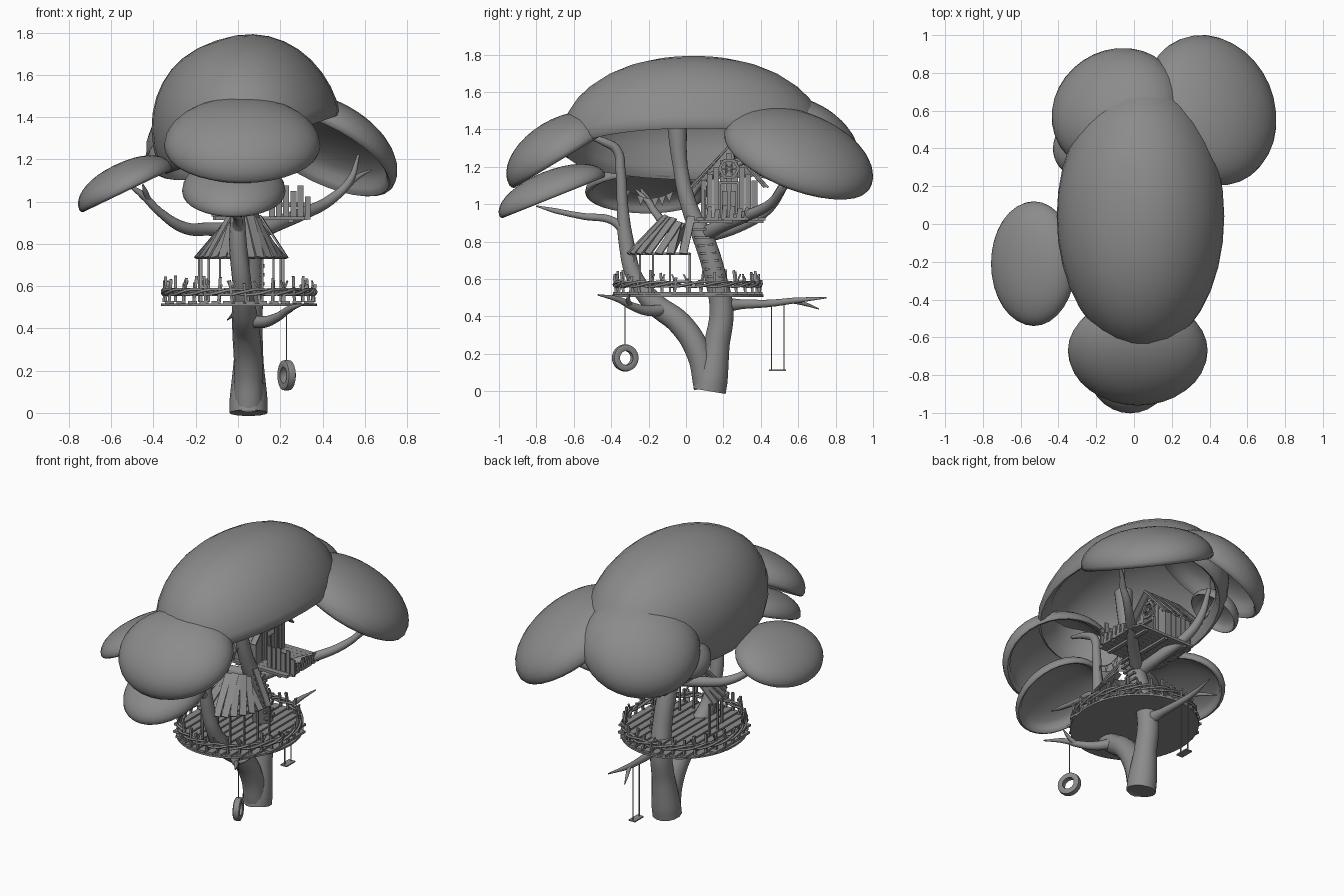
import bpy, bmesh, math, random
from mathutils import Vector, Matrix

if "Cube" in bpy.data.objects:
    bpy.data.objects.remove(bpy.data.objects["Cube"])
random.seed(4)
Z = Vector((0, 0, 1))
GREY = bpy.data.materials.new("dark_grey")
GREY.diffuse_color = (.26, .26, .26, 1)
GREY.use_nodes = True
GREY.node_tree.nodes["Principled BSDF"].inputs["Base Color"].default_value = GREY.diffuse_color


def make(name, bm, smooth=False):
    bmesh.ops.recalc_face_normals(bm, faces=bm.faces)
    me = bpy.data.meshes.new(name)
    bm.to_mesh(me)
    bm.free()
    me.materials.append(GREY)
    ob = bpy.data.objects.new(name, me)
    bpy.context.collection.objects.link(ob)
    if smooth:
        bpy.context.view_layer.objects.active = ob
        ob.select_set(True)
        bpy.ops.object.shade_smooth_by_angle(angle=math.radians(50))
        ob.select_set(False)


def box(bm, c, size, rot=None):
    m = Matrix.Translation(c) @ (rot.to_4x4() if rot else Matrix()) @ Matrix.Diagonal((*size, 1))
    bmesh.ops.create_cube(bm, size=1, matrix=m)


def bar(bm, a, b, w, t, side=None):
    # plank from a to b; its width w lies along side
    a, b = Vector(a), Vector(b)
    d = (b - a).normalized()
    s = Vector(side) if side else (Vector((1, 0, 0)) if abs(d.x) < .9 else Vector((0, 1, 0)))
    s = (s - d * s.dot(d)).normalized()
    box(bm, (a + b) / 2, (w, t, (b - a).length), Matrix((s, d.cross(s), d)).transposed())


def limb(name, pts, cyclic=False, res=5):
    # pts: (x, y, z, radius)
    cu = bpy.data.curves.new(name, 'CURVE')
    cu.dimensions = '3D'
    cu.bevel_depth = 1
    cu.bevel_resolution = res
    cu.resolution_u = 6
    cu.use_fill_caps = True
    cu.materials.append(GREY)
    sp = cu.splines.new('BEZIER')
    sp.bezier_points.add(len(pts) - 1)
    sp.use_cyclic_u = cyclic
    for p, q in zip(sp.bezier_points, pts):
        p.co, p.radius = q[:3], q[3]
        p.handle_left_type = p.handle_right_type = 'AUTO'
    ob = bpy.data.objects.new(name, cu)
    bpy.context.collection.objects.link(ob)
    bpy.context.view_layer.objects.active = ob
    ob.select_set(True)
    bpy.ops.object.convert(target='MESH')
    bpy.context.object.select_set(False)


def canopy(name, c, rx, ry, h, n, hollow=.72, sq=1.0):
    # revolved umbrella: outer dome (sq < 1 is boxier), rounded rim, hollow underside
    prof = [(math.cos(t * math.pi / 18) ** sq if t < 9 else 0, math.sin(t * math.pi / 18)) for t in range(9, -1, -1)]
    prof += [(.985, -.09), (.95, -.13), (.91, -.08)]
    prof += [(.88 * math.cos(t * math.pi / 12), hollow * math.sin(t * math.pi / 12)) for t in range(0, 7)]
    bm, N, rings = bmesh.new(), 32, []
    m = Matrix.Translation(c) @ Z.rotation_difference(Vector(n)).to_matrix().to_4x4()
    for r, z in prof:
        rings.append([bm.verts.new(m @ Vector((rx * r * math.cos(2 * math.pi * i / N),
                      ry * r * math.sin(2 * math.pi * i / N), h * z))) for i in range(N)])
    for a, b in zip(rings, rings[1:]):
        for i in range(N):
            bm.faces.new((a[i], a[i - 1], b[i - 1], b[i]))
    bmesh.ops.remove_doubles(bm, verts=bm.verts, dist=1e-4)
    make(name, bm, True)


# foliage
canopy("canopy_main", (.045, .04, 1.325), .45, .715, .462, (-.34, 0, 1), .8, .88)
canopy("canopy_front", (.02, -.67, 1.265), .37, .32, .19, (0, -.6, 1), .6)
canopy("canopy_front_low", (-.02, -.715, 1.05), .245, .305, .13, (0, -.4, 1), .5)
canopy("canopy_left", (-.53, -.21, 1.065), .245, .33, .12, (-.48, 0, 1), .5, .9)
canopy("canopy_back_right", (.40, .60, 1.25), .38, .42, .2, (.5, .4, 1), .6)
canopy("canopy_back_left", (-.09, .60, 1.31), .36, .35, .23, (-.42, .5, 1), .6)
canopy("canopy_small", (-.28, .41, 1.23), .16, .16, .11, (-.6, .3, 1), .5)

# trunk and branches
limb("trunk_back", [(.05, .125, 0, .09), (.05, .135, .06, .09), (.05, .165, .25, .07), (.05, .19, .43, .066),
     (.06, .16, .6, .06), (.06, .1, .8, .058), (.05, .02, .98, .045), (.04, -.03, 1.2, .04), (.04, -.05, 1.45, .055)])
limb("trunk_front", [(.05, .11, .02, .07), (.05, .07, .2, .068), (.04, -.03, .36, .066), (.03, -.17, .47, .06),
     (.02, -.27, .6, .045), (0, -.32, .8, .042), (0, -.34, 1, .03), (0, -.35, 1.18, .027), (0, -.37, 1.29, .025),
     (.01, -.43, 1.33, .022), (.02, -.55, 1.37, .01)])
limb("branch_front_low", [(0, -.31, .83, .03), (0, -.39, .91, .022), (-.01, -.55, .935, .018), (-.02, -.7, .965, .014),
     (-.03, -.8, .99, .004)])
limb("branch_left", [(.05, .08, .86, .035), (-.12, .02, .87, .033), (-.25, -.08, .875, .028), (-.37, -.16, .95, .02),
     (-.45, -.21, 1.03, .018), (-.52, -.24, 1.08, .006)])
limb("twig_left", [(-.42, -.19, 1.0, .015), (-.44, -.24, 1.05, .012), (-.45, -.27, 1.08, .004)])
limb("branch_back_right", [(.06, .1, .84, .04), (.17, .2, .89, .037), (.3, .33, .94, .03), (.44, .46, 1.01, .025),
     (.53, .52, 1.1, .018), (.57, .6, 1.22, .006)])
limb("twig_back_right", [(.5, .5, 1.06, .018), (.57, .56, 1.12, .012), (.63, .6, 1.15, .004)])
limb("branch_back_left", [(.05, .1, .83, .04), (.02, .27, .88, .035), (-.05, .43, .97, .03), (-.09, .51, 1.08, .025),
     (-.1, .58, 1.25, .012)])
limb("branch_left_up", [(.04, .0, 1.0, .025), (-.1, .08, 1.12, .02), (-.25, .25, 1.2, .016), (-.29, .38, 1.26, .008)])
limb("branch_tire", [(.04, -.1, .44, .035), (.12, -.2, .43, .028), (.19, -.29, .455, .021), (.24, -.36, .49, .016),
     (.31, -.47, .515, .004)])
limb("twig_tire", [(.2, -.3, .46, .015), (.25, -.31, .49, .012), (.3, -.3, .52, .003)])
limb("branch_swing", [(.05, .19, .46, .045), (.04, .3, .465, .026), (.03, .45, .47, .02), (.02, .58, .485, .016),
     (.04, .75, .5, .004)])
limb("twig_swing", [(.02, .56, .485, .014), (-.02, .64, .465, .01), (-.05, .71, .44, .003)])

# round deck: solid disk under planks running front to back
bm = bmesh.new()
bmesh.ops.create_cone(bm, cap_ends=True, segments=40, radius1=1, radius2=1, depth=.012,
                      matrix=Matrix.Translation((.005, .01, .511)) @ Matrix.Diagonal((.37, .405, 1, 1)))
make("deck_base", bm)
bm = bmesh.new()
for i in range(13):
    x = (i - 6) * .055
    y = .4 * math.sqrt(1 - (x / .37) ** 2)
    box(bm, (.005 + x, .01, .523), (.043, 2 * y, .014))
make("deck_planks", bm)

# twig railing
bm = bmesh.new()
N = 34


def around(i, z, k=1):
    a = 2 * math.pi * i / N
    return Vector((.005 + .355 * k * math.cos(a), .01 + .385 * k * math.sin(a), z))


for i in range(N):
    j = random.uniform(-.2, .2)
    top = around(i + j, random.uniform(.59, .65), random.uniform(.96, 1.03))
    bar(bm, around(i, .525), top, .014, .014)
    if i % 2:
        bar(bm, around(i + j * .5, .58), around(i + j + random.choice((-.35, .35)), .625), .009, .009)
make("railing_twigs", bm)
for k in range(3):
    limb("railing_vine", [(*around(i, .572 + .013 * math.sin(i * 1.3 + k * 2.1), 1 + .025 * math.cos(i * 1.3 + k * 2.1)),
                           .0075) for i in range(N)], True, 1)

# lower shelter: half cone of loose planks on poles
bm, pm = bmesh.new(), bmesh.new()
M = 15


def eave(t, z, k=1):
    a = math.pi + math.pi * t
    return Vector((.015 + .215 * k * math.cos(a), .02 + .33 * k * math.sin(a), z))


for i in range(M):
    t = (i + .5) / M
    j = random.uniform(-.07, .07)
    s = eave(t + .01, 0) - eave(t - .01, 0)
    bar(bm, eave(t, .735, 1.02), eave(t + j, random.uniform(.87, .94), .42), .042, .009, s)
for i in range(10):
    bar(pm, eave(i / 9, .525, .93), eave(i / 9, .74, .93), .011, .011)
for i in range(16):
    bar(pm, eave(i / 16, .735, .97), eave((i + 1) / 16, .735, .97), .012, .012, (0, 0, 1))
make("shelter_roof_planks", bm)
make("shelter_poles", pm)

# climbing slats on the trunk
bm = bmesh.new()
for i in range(9):
    box(bm, (.115, .165 - .11 * (i / 8) ** 1.2, .57 + i * .042), (.02, .085, .012),
        Matrix.Rotation(random.uniform(-.15, .15), 3, 'X'))
make("climbing_slats", bm)

# upper platform
bm = bmesh.new()
for i in range(10):
    box(bm, (.105, .075 + i * .037, .922), (.43 + random.uniform(-.02, .02), .036, .016))
for x in (-.05, .1, .25):
    box(bm, (x, .24, .91), (.025, .35, .02))
make("upper_platform", bm)

# upper house, gable facing right
yc, x0, x1 = .23, -.12, .07
bm = bmesh.new()
for i in range(9):
    y = yc + (i - 4) * .034
    top = 1.27 - abs(i - 4) * .036
    bar(bm, (x0, y, .93), (x0, y, top), .03, .01, (0, 1, 0))
    if abs(i - 4) < 2:
        bar(bm, (x1, y, 1.235), (x1, y, top), .03, .01, (0, 1, 0))
        bar(bm, (x1, y, 1.11), (x1, y, 1.15), .03, .01, (0, 1, 0))
    else:
        bar(bm, (x1, y, .93), (x1, y, top), .03, .01, (0, 1, 0))
for s in (-1, 1):
    for i in range(5):
        x = x0 + .02 + i * .037
        bar(bm, (x, yc + s * .145, .93), (x, yc + s * .145, 1.12), .034, .01, (1, 0, 0))
make("house_walls", bm)
bm = bmesh.new()
for s in (-1, 1):
    for i in range(7):
        x = x0 - .025 + i * .04
        bar(bm, (x, yc, 1.31), (x, yc + s * (.2 + random.uniform(-.012, .012)), 1.09), .036, .01, (1, 0, 0))
make("house_roof_planks", bm)
bm = bmesh.new()
for s in (-1, 1):
    bar(bm, (x1 + .01, yc + s * .05, .93), (x1 + .01, yc + s * .05, 1.12), .014, .014)
    bar(bm, (x1 + .005, yc + s * .022, .94), (x1 + .005, yc + s * .022, 1.07), .03, .008, (0, 1, 0))
bar(bm, (x1 + .01, yc - .055, 1.115), (x1 + .01, yc + .055, 1.115), .014, .014)
# six-sided window with spokes
hexa = [Vector((x1 + .01, yc + .052 * math.cos(k * math.pi / 3), 1.19 + .052 * math.sin(k * math.pi / 3))) for k in range(6)]
for k in range(6):
    bar(bm, hexa[k - 1], hexa[k], .014, .014)
    bar(bm, hexa[k], (x1 + .01, yc, 1.19), .007, .007)
make("house_door_and_window", bm)

# platform fence along the front, with low rails at the right end
bm = bmesh.new()
for i in range(6):
    x = .16 + i * .034
    bar(bm, (x, .1, .915), (x, .1, random.uniform(1.01, 1.085)), .028, .009, (1, 0, 0))
for i in range(7):
    y = .12 + i * .04
    bar(bm, (.325, y, .915), (.325, y + .01, random.uniform(.96, 1.0)), .026, .009, (0, 1, 0))
bar(bm, (.15, .107, .985), (.335, .107, .985), .02, .008, (0, 0, 1))
make("platform_fence", bm)

# tire swing
limb("tire_rope", [(.23, -.325, .25, .003), (.23, -.325, .48, .003)], res=1)
bm = bmesh.new()
m = Matrix.Translation((.23, -.325, .178)) @ Matrix.Rotation(.4, 4, 'Z') @ Matrix.Rotation(math.pi / 2, 4, 'Y')
sec = [(.038, -.018), (.058, -.023), (.07, -.017), (.073, 0), (.07, .017), (.058, .023), (.038, .018), (.043, 0)]
rings = [[bm.verts.new(m @ Vector((r * math.cos(a * math.pi / 14), r * math.sin(a * math.pi / 14), z))) for r, z in sec]
         for a in range(28)]
for a in range(28):
    for i in range(8):
        bm.faces.new((rings[a][i], rings[a][i - 1], rings[a - 1][i - 1], rings[a - 1][i]))
make("tire", bm, True)

# plank swing
bm = bmesh.new()
box(bm, (.02, .49, .112), (.045, .09, .008))
for y in (.457, .523):
    bar(bm, (.02, y, .11), (.02, y, .475), .005, .005)
make("plank_swing", bm)

# bunting between the two trunks
bm = bmesh.new()
P = [Vector((.04 * i / 8, -.34 + .31 * i / 8, 1.09 - .06 * math.sin(math.pi * i / 8))) for i in range(9)]
for i in range(8):
    bar(bm, P[i], P[i + 1], .004, .004)
    if i % 2 == 0 or i == 5:
        bm.faces.new([bm.verts.new(v) for v in (P[i], P[i + 1], (P[i] + P[i + 1]) / 2 - Z * .05)])
make("bunting", bm)
